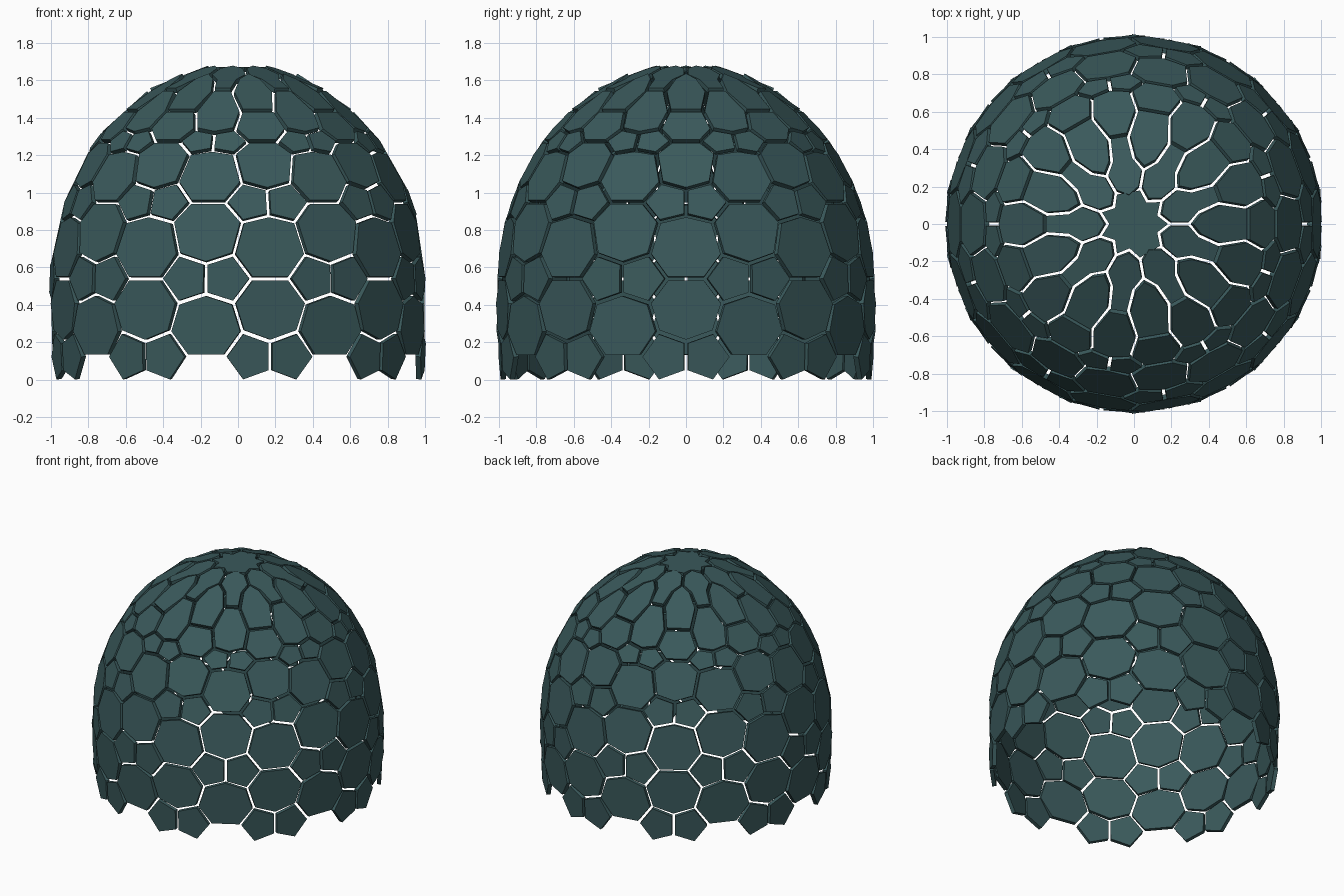
import bpy, bmesh, math
from mathutils import Vector

if "Cube" in bpy.data.objects:
    bpy.data.objects.remove(bpy.data.objects["Cube"])

COLS = 18                       # columns round the dome, alternating two kinds
STEP = 2 * math.pi / COLS
GAP = 0.011                     # half of the slot between plates
THICK = 0.028

mat = bpy.data.materials.new("dark teal")
mat.diffuse_color = (0.042, 0.100, 0.105, 1)
mat.use_nodes = True
mat.node_tree.nodes["Principled BSDF"].inputs["Base Color"].default_value = mat.diffuse_color


def radius(z):
    if z < 0.5:
        return 1.01 * math.sqrt(1 - ((0.5 - z) / 2.9) ** 2)
    return 1.01 * math.sqrt(max(0, 1 - ((z - 0.5) / 1.19) ** 2))


def height(r):
    return 0.5 + 1.19 * math.sqrt(1 - (r / 1.01) ** 2)


def point(a, z):
    r = radius(z)
    return Vector((r * math.cos(a * STEP), r * math.sin(a * STEP), z))


def mirrored(half):
    # half outline from bottom to top, as (offset, z); mirror over the column
    return half + [(-a, z) for a, z in reversed(half) if a > 1e-6]


def add_plate(bm, outline, col):
    # flat plate through the outline corners, shrunk by the slot, thickened inward
    pts = [point(col + a, z) for a, z in outline]
    c = sum(pts, Vector()) / len(pts)
    n = Vector()
    for p, q in zip(pts, pts[1:] + pts[:1]):
        n += (p - c).cross(q - c)
    n.normalize()
    if n.dot(c - Vector((0, 0, 0.4))) < 0:
        n = -n
        pts.reverse()
    pts = [p - n * (p - c).dot(n) for p in pts]
    shrunk = []
    for i, p in enumerate(pts):
        e0 = (p - pts[i - 1]).normalized()
        e1 = (pts[(i + 1) % len(pts)] - p).normalized()
        m0, m1 = n.cross(e0), n.cross(e1)
        shrunk.append(p + (m0 + m1) * GAP / (1 + m0.dot(m1)))
    outer = [bm.verts.new(p) for p in shrunk]
    inner = [bm.verts.new(p - n * THICK) for p in shrunk]
    bm.faces.new(outer)
    bm.faces.new(inner[::-1])
    for i in range(len(outer)):
        j = (i + 1) % len(outer)
        bm.faces.new((outer[j], outer[i], inner[i], inner[j]))


def ring(name, outlines, first):
    # repeat outlines on every second column
    bm = bmesh.new()
    for col in range(first, COLS, 2):
        for o in outlines:
            add_plate(bm, o, col)
    finish(name, bm)


def finish(name, bm):
    bmesh.ops.triangulate(bm, faces=[f for f in bm.faces if len(f.verts) > 8])
    me = bpy.data.meshes.new(name)
    bm.to_mesh(me)
    bm.free()
    me.materials.append(mat)
    bpy.context.collection.objects.link(bpy.data.objects.new(name, me))


# levels of the pentagon pairs: height, half seam, half pentagon height
levels = [(0.122, 0.08, 0.134), (0.54, 0.082, 0.13),
          (0.95, 0.07, 0.105), (1.275, 0.045, 0.065)]

for i, (z, h, d) in enumerate(levels):
    c = i % 2
    # pentagon pairs
    pent = [(0, z - h), (0.43, z - d), (0.71, z), (0.43, z + d), (0, z + h)]
    ring(f"pentagon_pairs_{i + 1}", [pent, [(-a, q) for a, q in pent]], c)
    if i == 3:
        break
    z2, h2, d2 = levels[i + 1]
    # heptagons pointing down, then heptagons pointing up
    ring(f"heptagons_down_{i + 1}", [mirrored(
        [(0, z + h), (0.43, z + d), (0.57, z2 - d2), (0.29, z2)])], c)
    ring(f"heptagons_up_{i + 1}", [mirrored(
        [(0.29, z), (0.57, z + d), (0.43, z2 - d2), (0, z2 - h2)])], 1 - c)

# crown plates
z, h, d = levels[3]
za, zb, zc = 1.44, height(0.48), height(0.36)
z_seam, z_tip, z_notch = height(0.30), height(0.20), height(0.145)
ring("crown_hexagons", [mirrored([(0.29, z), (0.57, z + d), (0.42, za)])], 0)
ring("crown_heptagons", [mirrored(
    [(0, z + h), (0.43, z + d), (0.58, za), (0.32, zb)])], 1)
ring("outer_petals", [mirrored(
    [(0.42, za), (0.68, zb), (0.5, zc), (0, z_seam)])], 0)
ring("inner_petals", [mirrored(
    [(0.32, zb), (0.5, zc), (1, z_seam), (1, z_tip), (0, z_notch)])], 1)

# nine pointed star on top
bm = bmesh.new()
add_plate(bm, [(k, z_notch if k % 2 else z_tip) for k in range(COLS)], 0)
finish("top_star", bm)
